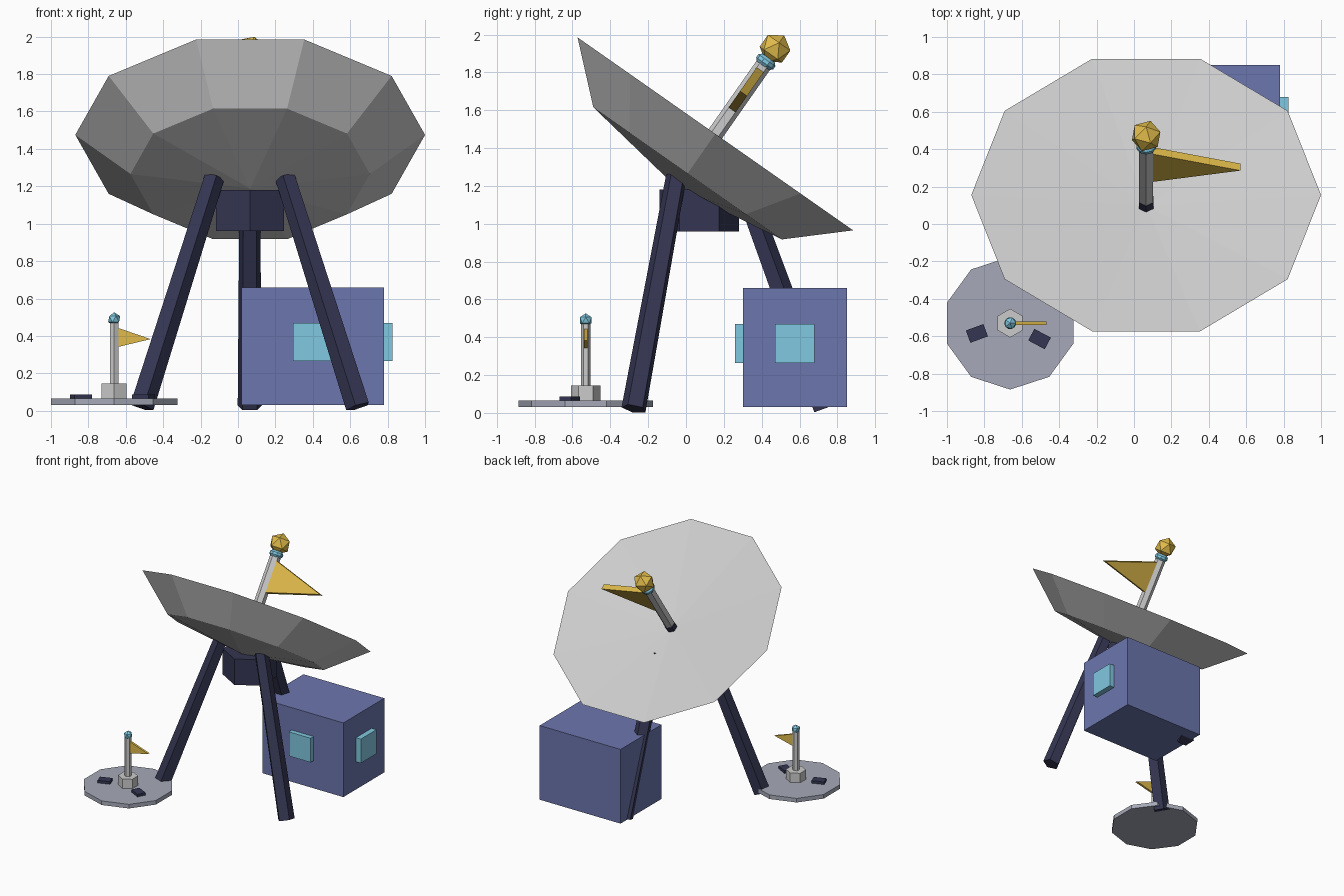
import bpy, bmesh
from math import sin, cos, pi, radians
from mathutils import Matrix, Vector

if "Cube" in bpy.data.objects:
    bpy.data.objects.remove(bpy.data.objects["Cube"])


def colour(name, r, g, b):
    m = bpy.data.materials.new(name)
    m.diffuse_color = (r, g, b, 1)
    m.use_nodes = True
    m.node_tree.nodes["Principled BSDF"].inputs["Base Color"].default_value = m.diffuse_color
    return m


NAVY = colour("navy", 0.035, 0.037, 0.085)
BLUE = colour("blue", 0.15, 0.18, 0.42)
SKY = colour("sky", 0.22, 0.58, 0.75)
GOLD = colour("gold", 0.75, 0.50, 0.07)
SLATE = colour("slate", 0.38, 0.40, 0.48)


def finish(bm, name, mat, matrix):
    bmesh.ops.recalc_face_normals(bm, faces=bm.faces[:])
    me = bpy.data.meshes.new(name)
    bm.to_mesh(me)
    bm.free()
    if mat:
        me.materials.append(mat)
    ob = bpy.data.objects.new(name, me)
    ob.matrix_world = matrix
    bpy.context.collection.objects.link(ob)
    return ob


def lathe(name, profile, n, matrix, mat=None, phase=90):
    """Faceted turned solid from (radius, z) pairs; radius 0 makes an apex."""
    bm = bmesh.new()
    rings = []
    for r, z in profile:
        count = n if r else 1
        rings.append([bm.verts.new((r * cos(radians(phase) + 2 * pi * i / n),
                                    r * sin(radians(phase) + 2 * pi * i / n), z))
                      for i in range(count)])
    for a, b in zip(rings, rings[1:]):
        for i in range(n):
            j = (i + 1) % n
            quad = [a[i % len(a)], a[j % len(a)], b[j % len(b)], b[i % len(b)]]
            bm.faces.new(list(dict.fromkeys(quad)))
    for ring in (rings[0], rings[-1]):
        if len(ring) > 1:
            bm.faces.new(ring)
    return finish(bm, name, mat, matrix)


def box(name, lo, hi, mat, spin=0):
    lo, hi = Vector(lo), Vector(hi)
    bm = bmesh.new()
    bmesh.ops.create_cube(bm, size=1)
    bmesh.ops.scale(bm, vec=hi - lo, verts=bm.verts[:])
    place = Matrix.Translation((lo + hi) / 2) @ Matrix.Rotation(radians(spin), 4, 'Z')
    return finish(bm, name, mat, place)


def ball(name, r, matrix, mat):
    bm = bmesh.new()
    bmesh.ops.create_icosphere(bm, subdivisions=1, radius=r)
    return finish(bm, name, mat, matrix)


def pennant(name, x0, x1, z_low, z_high, z_tip, thick, matrix):
    bm = bmesh.new()
    sides = [[bm.verts.new((x, y, z)) for x, z in ((x0, z_low), (x0, z_high), (x1, z_tip))]
             for y in (-thick / 2, thick / 2)]
    bm.faces.new(sides[0])
    bm.faces.new(sides[1])
    for i in range(3):
        j = (i + 1) % 3
        bm.faces.new((sides[0][i], sides[0][j], sides[1][j], sides[1][i]))
    return finish(bm, name, GOLD, matrix)


T = Matrix.Translation

# Tilted dish with shallow inner cone
tilt = T((0.065, 0.155, 1.475)) @ Matrix.Rotation(radians(-35), 4, 'X')
lathe("dish", [(0, -0.35), (0.64, -0.255), (0.935, 0), (0, -0.1)], 10, tilt, phase=0)

# Feed mast on the dish
lathe("mast_socket", [(0.045, -0.2), (0.045, -0.04)], 6, tilt, NAVY)
lathe("feed_mast", [(0.043, -0.04), (0.043, 0.48)], 6, tilt)
lathe("mast_collar", [(0.04, 0.44), (0.055, 0.455), (0.055, 0.475), (0.04, 0.49)], 10, tilt, SKY)
ball("mast_ball", 0.085, tilt @ T((0, 0, 0.55)), GOLD)
pennant("mast_flag", 0.015, 0.505, 0.15, 0.42, 0.26, 0.045, tilt)

# Hub and three splayed legs
lathe("hub", [(0.21, 0.96), (0.21, 1.18)], 6, T((0.063, 0.07, 0)), NAVY)
foot, top = Vector((0, 0.67, 0.022)), Vector((0, 0.22, 1.252))
lean = (top - foot).to_track_quat('Z', 'Y').to_matrix().to_4x4()
for i, name in enumerate(("rear_leg", "left_leg", "right_leg")):
    around = T((0.063, 0.06, 0)) @ Matrix.Rotation(i * 2 * pi / 3, 4, 'Z')
    lathe(name, [(0.068, 0), (0.057, (top - foot).length)], 5,
          around @ T(foot) @ lean, NAVY)

# Equipment cabin with two panels
box("cabin", (0.02, 0.30, 0.03), (0.78, 0.85, 0.66), BLUE)
box("front_panel", (0.295, 0.26, 0.265), (0.50, 0.32, 0.47), SKY)
box("side_panel", (0.76, 0.47, 0.265), (0.825, 0.68, 0.47), SKY)

# Landing pad with small beacon
pad = T((-0.662, -0.53, 0))
lathe("pad", [(0.355, 0.03), (0.355, 0.065)], 10, pad, SLATE)
lathe("beacon_base", [(0.077, 0.065), (0.077, 0.145)], 6, pad)
lathe("beacon_pole", [(0.026, 0.14), (0.026, 0.47)], 6, pad)
ball("beacon_ball", 0.036, pad @ T((0, 0, 0.49)), SKY)
pennant("beacon_flag", 0.015, 0.195, 0.34, 0.445, 0.383, 0.018, pad)
box("pad_block_left", (-0.89, -0.62, 0.06), (-0.79, -0.55, 0.087), NAVY, 20)
box("pad_block_right", (-0.555, -0.65, 0.06), (-0.455, -0.58, 0.087), NAVY, -28)
